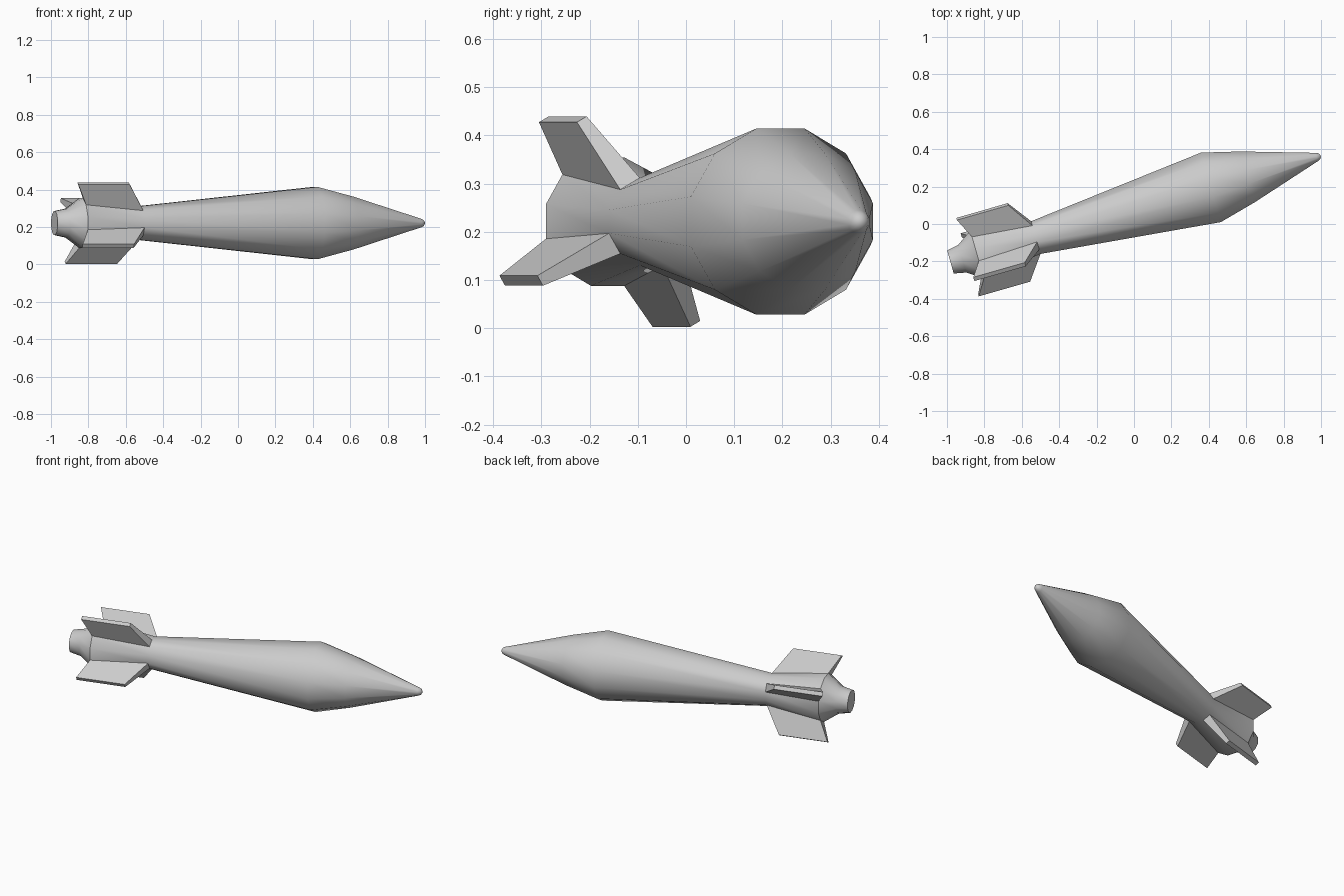
import bpy, bmesh, math
from mathutils import Vector, Matrix

if "Cube" in bpy.data.objects:
    bpy.data.objects.remove(bpy.data.objects["Cube"])

SIDES = 12
# (distance along axis, radius) from tail nozzle to nose tip
PROFILE = [(-1.021, 0.066), (-0.955, 0.080), (-0.873, 0.138), (-0.546, 0.094),
           (0.428, 0.200), (0.632, 0.146), (1.016, 0.024), (1.031, 0.017), (1.038, 0.006)]
FIN_BAND = 2                      # panel between rings 2 and 3 carries the fins
FIN_TIP = (-0.926, -0.640)        # rear and front of the fin tip
FIN_RADIUS, FIN_HALF = 0.245, 0.012

bm = bmesh.new()


def polar(u, r, a, side=0.0):
    return Vector((u, r * math.cos(a) - side * math.sin(a),
                   r * math.sin(a) + side * math.cos(a)))


# lathed twelve-sided body
step = 2 * math.pi / SIDES
rings = [[bm.verts.new(polar(u, r, (i - 0.5) * step)) for i in range(SIDES)]
         for u, r in PROFILE]
panels = {}
for k in range(len(rings) - 1):
    for i in range(SIDES):
        j = (i + 1) % SIDES
        panels[k, i] = bm.faces.new((rings[k][i], rings[k + 1][i],
                                     rings[k + 1][j], rings[k][j]))
bm.faces.new(rings[0])
bm.faces.new(rings[-1])

# four swept fins drawn out of every third tail panel
for i in range(1, SIDES, 3):
    a = i * step
    j = (i + 1) % SIDES
    root = [rings[FIN_BAND][i], rings[FIN_BAND + 1][i],
            rings[FIN_BAND + 1][j], rings[FIN_BAND][j]]
    bm.faces.remove(panels[FIN_BAND, i])
    corners = [(0, -1), (1, -1), (1, 1), (0, 1)]
    tip = [bm.verts.new(polar(FIN_TIP[e], FIN_RADIUS, a, s * FIN_HALF)) for e, s in corners]
    bm.faces.new(tip)
    for n in range(4):
        m = (n + 1) % 4
        bm.faces.new((root[n], root[m], tip[m], tip[n]))

bmesh.ops.recalc_face_normals(bm, faces=bm.faces)

# lay the axis at an angle across the ground
bm.transform(Matrix.Translation((0, 0.078, 0.221)) @ Matrix.Rotation(math.radians(16), 4, 'Z'))
mesh = bpy.data.meshes.new("finned_body")
bm.to_mesh(mesh)
bm.free()
obj = bpy.data.objects.new("finned_body", mesh)
bpy.context.collection.objects.link(obj)
bpy.context.view_layer.objects.active = obj
obj.select_set(True)
bpy.ops.object.shade_smooth_by_angle(angle=math.radians(40))
